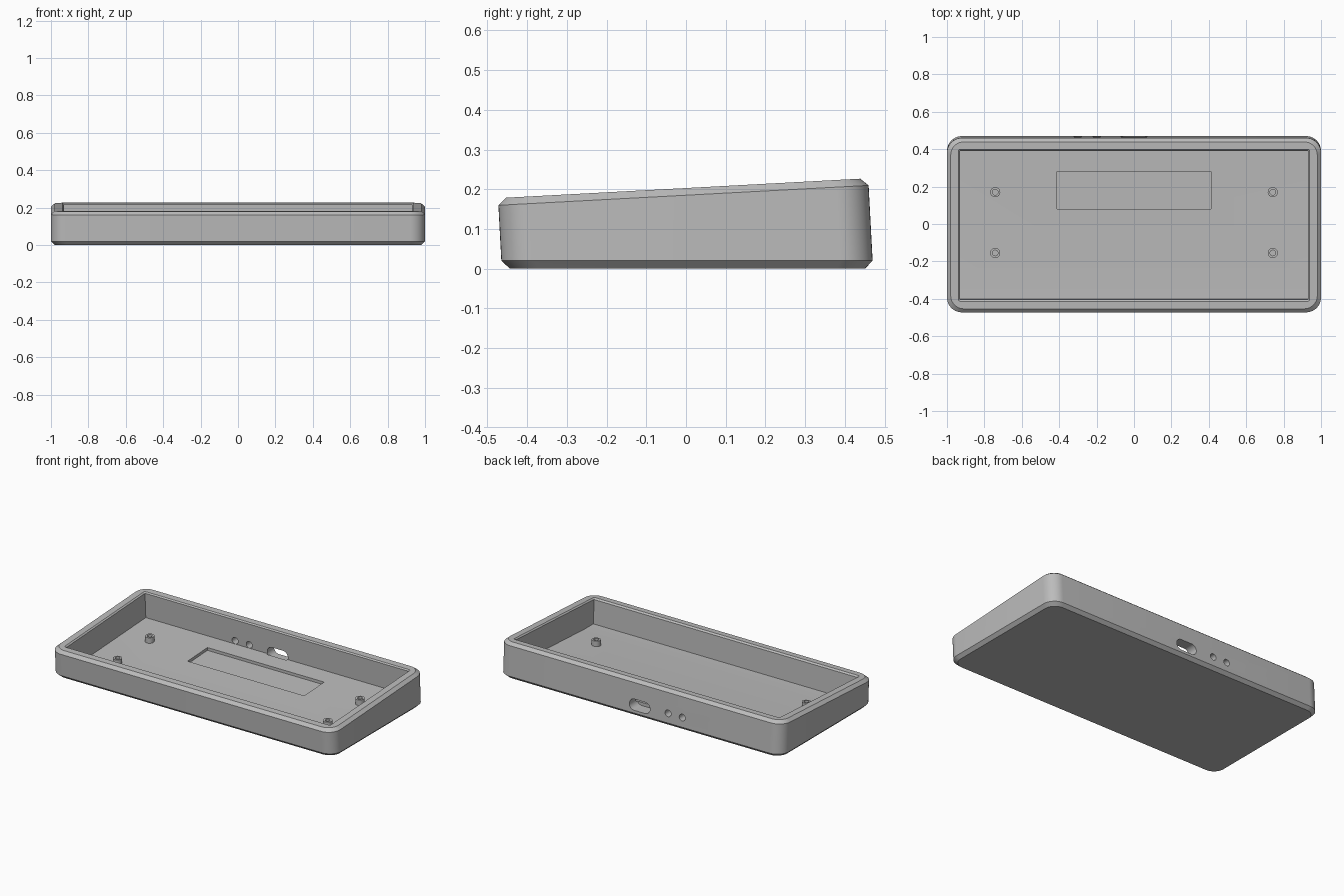
import bpy, bmesh, math

cube = bpy.data.objects.get("Cube")
if cube:
    bpy.data.objects.remove(cube)

TILT = 0.0535       # slope of the top, walls and floor
MID_Y = 0.0025
TOP = 0.2025        # height of the rim plane at y = 0

grey = bpy.data.materials.new("grey plastic")
grey.use_nodes = True
COLOUR = (0.5, 0.5, 0.5, 1)
grey.diffuse_color = COLOUR
grey.node_tree.nodes["Principled BSDF"].inputs["Base Color"].default_value = COLOUR


def lean(x, y, z):
    """Lean a point forward so walls stay square to the sloping top."""
    return (x, y - TILT * (z - 0.02), z)


def rounded_rect(hx, hy, r, steps=10):
    pts = []
    for k, (sx, sy) in enumerate([(1, 1), (-1, 1), (-1, -1), (1, -1)]):
        for i in range(steps + 1):
            a = math.pi / 2 * (k + i / steps)
            pts.append((sx * (hx - r) + r * math.cos(a), sy * (hy - r) + r * math.sin(a)))
    return pts


def loft(name, rings, closed=False):
    """Skin equal-length rings; cap the ends unless the stack loops round."""
    bm = bmesh.new()
    loops = [[bm.verts.new(p) for p in ring] for ring in rings]
    n = len(loops[0])
    pairs = list(zip(loops, loops[1:]))
    if closed:
        pairs.append((loops[-1], loops[0]))
    else:
        bm.faces.new(loops[0])
        bm.faces.new(loops[-1])
    for a, b in pairs:
        for i in range(n):
            j = (i + 1) % n
            bm.faces.new((a[i], a[j], b[j], b[i]))
    bmesh.ops.recalc_face_normals(bm, faces=bm.faces)
    mesh = bpy.data.meshes.new(name)
    bm.to_mesh(mesh)
    bm.free()
    mesh.materials.append(grey)
    ob = bpy.data.objects.new(name, mesh)
    bpy.context.collection.objects.link(ob)
    return ob


def ring(hx, hy, r, z, slope):
    return [lean(x, y + MID_Y, z + slope * (y + MID_Y)) for x, y in rounded_rect(hx, hy, r)]


def smooth(ob):
    bpy.ops.object.select_all(action='DESELECT')
    ob.select_set(True)
    bpy.context.view_layer.objects.active = ob
    bpy.ops.object.shade_smooth_by_angle(angle=math.radians(25))


# Outer shell with chamfered base and rim
case = loft("case", [
    ring(0.98, 0.447, 0.07, 0, 0),
    ring(1.0, 0.4675, 0.08, 0.02, 0),
    ring(1.0, 0.4675, 0.08, 0.1845, TILT),
    ring(0.98, 0.4475, 0.07, TOP, TILT)])

# Cavity: sloping floor that levels out near the front
section = [(-0.395, 0.02), (-0.31, 0.02), (0.402, 0.058), (0.402, 0.3), (-0.395, 0.3)]
cavity = loft("cavity_cutter", [[lean(x, y, z) for y, z in section] for x in (-0.931, 0.931)])

# Small bevel around the opening
rim = loft("rim_cutter", [
    ring(0.919, 0.387, 0.005, TOP - 0.02, TILT),
    ring(0.944, 0.412, 0.01, TOP + 0.005, TILT)])


def floor_z(y):
    return max(0.02, 0.0366 + TILT * y)


# Shallow rectangular pocket in the floor
pocket = loft("pocket_cutter", [
    [(x, y, floor_z(y) + dz) for x, y in [(-0.412, 0.08), (0.412, 0.08), (0.412, 0.28), (-0.412, 0.28)]]
    for dz in (-0.018, 0.02)])


def back_hole(name, x, z, hx, hz):
    outline = rounded_rect(hx, hz, hz - 0.0001)
    return loft(name, [[(x + u, y, z + v) for u, v in outline] for y in (0.39, 0.55)])


# Socket slot and two button holes through the back wall
cutters = [cavity, rim, pocket,
           back_hole("socket_cutter", 0, 0.072, 0.073, 0.035),
           back_hole("button_cutter_a", -0.2, 0.08, 0.021, 0.021),
           back_hole("button_cutter_b", -0.3, 0.08, 0.021, 0.021)]
bpy.context.view_layer.objects.active = case
for c in cutters:
    mod = case.modifiers.new(c.name, 'BOOLEAN')
    mod.operation = 'DIFFERENCE'
    mod.solver = 'EXACT'
    mod.object = c
    bpy.ops.object.modifier_apply(modifier=mod.name)
for c in cutters:
    bpy.data.objects.remove(c)
smooth(case)


# Hollow screw posts
def circle(cx, cy, r, z):
    return [(cx + r * math.cos(a), cy + r * math.sin(a), z + TILT * r * math.sin(a))
            for a in (math.tau * i / 24 for i in range(24))]


for x, side in ((-0.742, "right"), (0.742, "left")):
    for y, end in ((0.17, "back"), (-0.155, "front")):
        low, high = floor_z(y) - 0.004, floor_z(y) + 0.035
        post = loft(f"screw_post_{end}_{side}", [
            circle(x, y, 0.027, low), circle(x, y, 0.027, high),
            circle(x, y, 0.015, high), circle(x, y, 0.015, low)], closed=True)
        smooth(post)
